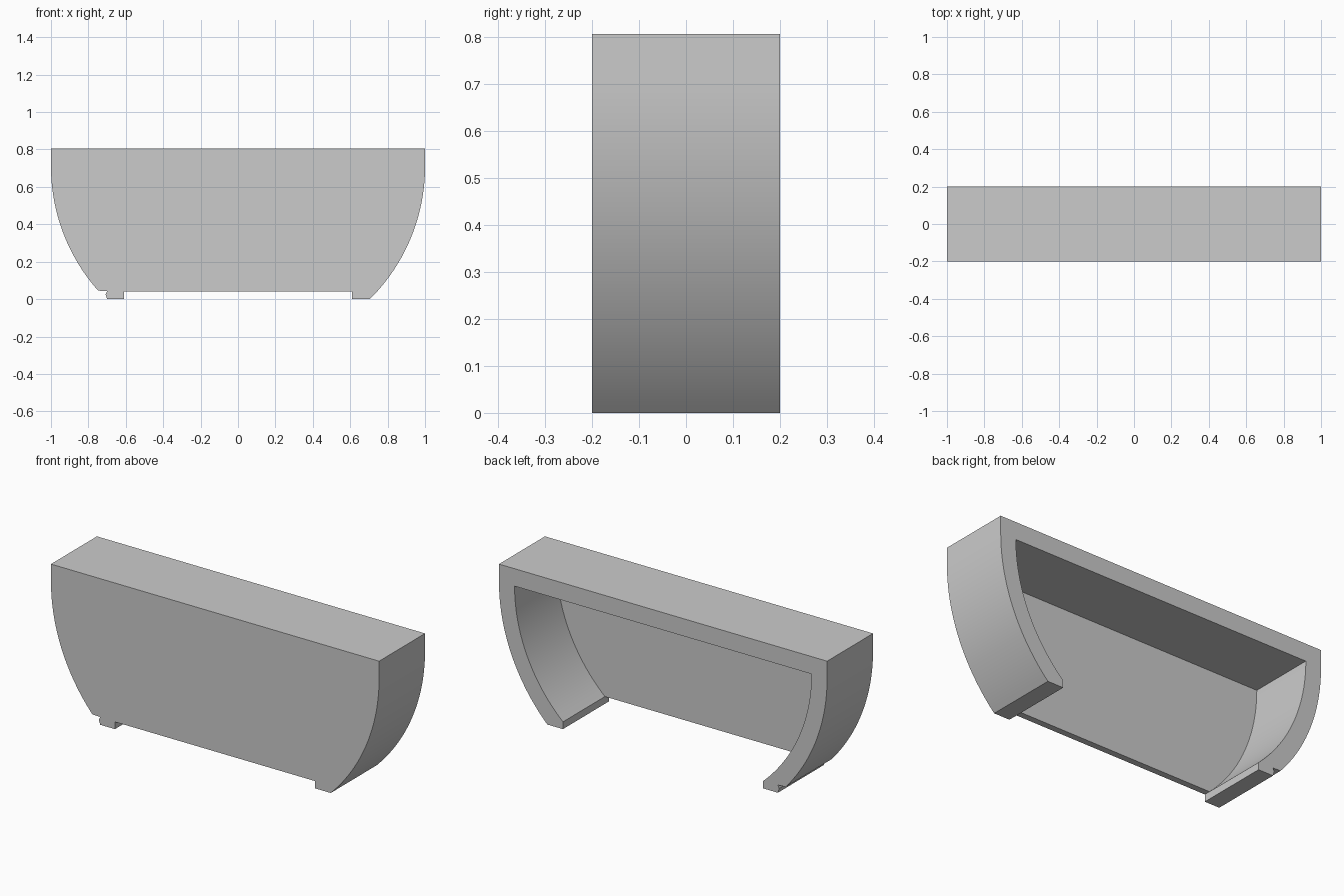
import bpy, bmesh, math

cube = bpy.data.objects.get("Cube")
if cube:
    bpy.data.objects.remove(cube, do_unlink=True)

FRONT, BACK, PLATE_BACK = -0.2, 0.2, -0.165
CENTRE_Z, TOP = 0.709, 0.805
OUTER_R, INNER_R = 1.0, 0.905
FOOT_IN, PLATE_Z = 0.61, 0.04
STEPS = 28


def arc(radius, low_z):
    """Points of a right-hand circular wall, from low_z up to the centre height."""
    start = -math.asin((CENTRE_Z - low_z) / radius)
    angles = [start * (1 - i / STEPS) for i in range(STEPS + 1)]
    return [(radius * math.cos(a), CENTRE_Z + radius * math.sin(a)) for a in angles]


def mirror(points):
    return [(-x, z) for x, z in reversed(points)]


# Outer outline: plain right foot, roof, left foot with a stepped ledge
ledge = [(-0.70, 0.043), (-0.708, 0.025), (-0.70, 0.0)]
outer = ([(FOOT_IN, 0)] + arc(OUTER_R, 0) + [(1, TOP), (-1, TOP)]
         + mirror(arc(OUTER_R, 0.045)) + ledge + [(-FOOT_IN, 0)])

# Cavity outline, from the left foot over to the right foot
right_inner = arc(INNER_R, PLATE_Z)
right_inner[0] = (FOOT_IN, PLATE_Z)
inner = mirror(right_inner)[::-1] + right_inner[::-1]

bm = bmesh.new()


def ring(points, y):
    return [bm.verts.new((x, y, z)) for x, z in points]


def wall(a, b):
    """Quads between two matching open paths."""
    for i in range(len(a) - 1):
        bm.faces.new((a[i], a[i + 1], b[i + 1], b[i]))


outer_front, outer_back = ring(outer, FRONT), ring(outer, BACK)
inner_plate, inner_back = ring(inner, PLATE_Z and PLATE_BACK), ring(inner, BACK)
plate_left, plate_right = ring([inner[0], inner[-1]], FRONT)

# Front plate, rim and curved walls
bm.faces.new(outer_front + [plate_left, plate_right])
bm.faces.new(outer_back + inner_back)
bm.faces.new(inner_plate)
wall(outer_front, outer_back)
wall(inner_plate, inner_back)

# Lower edge of the plate and inner sides of the feet
bm.faces.new((plate_left, plate_right, inner_plate[-1], inner_plate[0]))
bm.faces.new((outer_front[-1], plate_left, inner_plate[0], inner_back[0], outer_back[-1]))
bm.faces.new((outer_front[0], plate_right, inner_plate[-1], inner_back[-1], outer_back[0]))
bmesh.ops.recalc_face_normals(bm, faces=bm.faces)

mesh = bpy.data.meshes.new("curved_housing")
bm.to_mesh(mesh)
bm.free()
housing = bpy.data.objects.new("curved_housing", mesh)
bpy.context.collection.objects.link(housing)

# Plain grey material
grey = bpy.data.materials.new("plain_grey")
grey.use_nodes = True
colour = (0.6, 0.6, 0.6, 1)
grey.diffuse_color = colour
grey.node_tree.nodes["Principled BSDF"].inputs["Base Color"].default_value = colour
mesh.materials.append(grey)

bpy.ops.object.select_all(action="DESELECT")
housing.select_set(True)
bpy.context.view_layer.objects.active = housing
bpy.ops.object.shade_smooth_by_angle(angle=math.radians(30))
